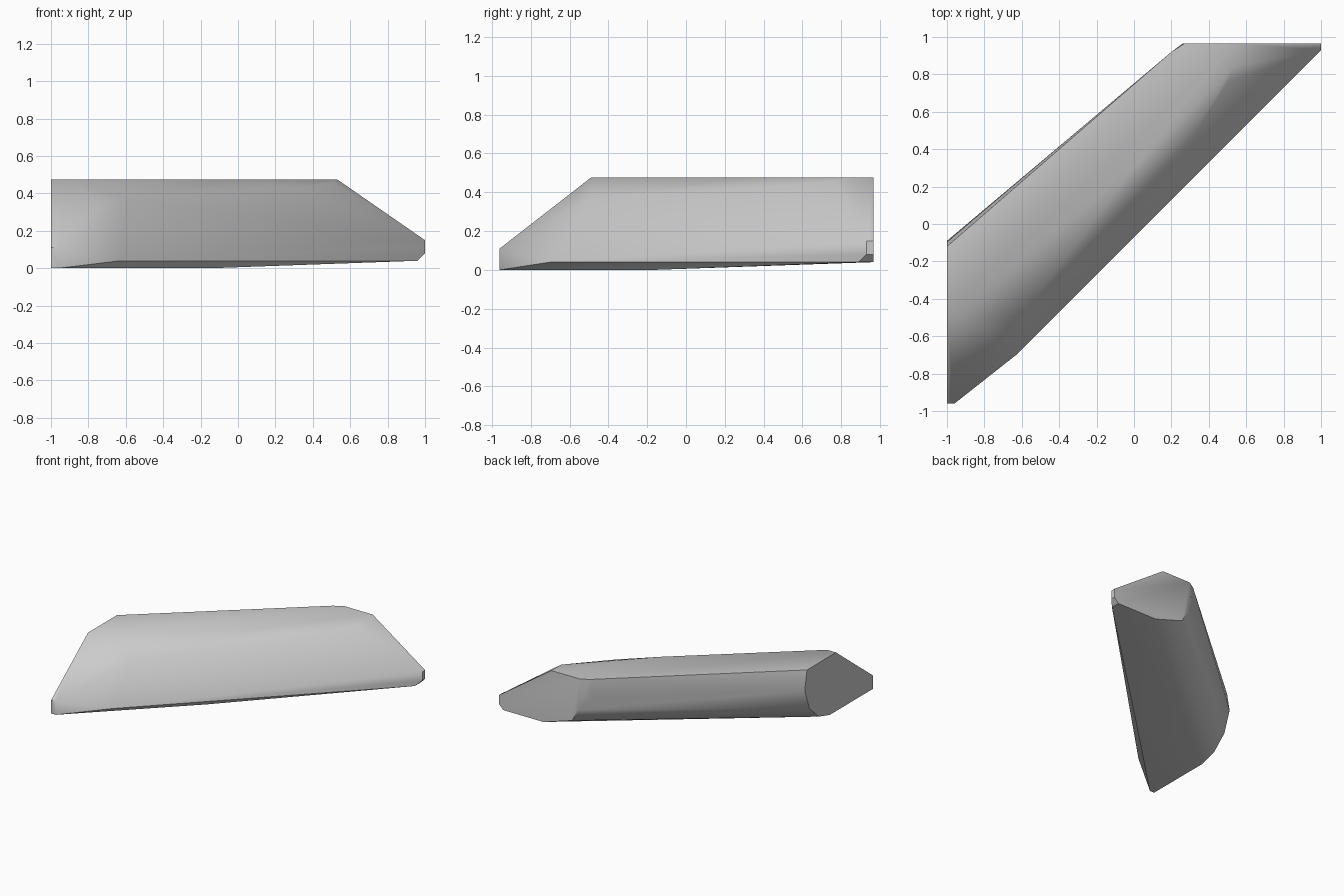
import bpy, bmesh, math

cube = bpy.data.objects.get("Cube")
if cube:
    bpy.data.objects.remove(cube, do_unlink=True)

END_X, END_Y, TOP = -1.0, 0.965, 0.475

# Flat end faces: (y, z) on the side plane and (x, z) on the back plane
side_cap = [(-.96, .11), (-.96, 0), (-.41, 0), (-.27, .04), (-.15, .15),
            (-.09, .32), (-.12, TOP), (-.49, TOP)]
back_cap = [(1, .15), (1, .08), (.96, .04), (.6, .04), (.345, .12),
            (.29, .22), (.26, .35), (.27, TOP), (.53, TOP)]

# Ridge points between the ends
front_foot = [(-.96, -.96, 0), (-.96, -.96, .11), (-.63, -.7, .04),
              (-.15, -.17, 0), (.96, .89, .04), (1, .93, .08), (1, .93, .15)]
shoulder = [(-.74, -.6, .34), (-.6, -.49, .37), (-.24, .02, .43),
            (.31, .46, .43), (.5, .76, .46)]
top_rim = [(-.92, -.49, TOP), (0, .3, TOP), (.53, .84, TOP), (.2, .92, TOP), (.2, .92, .32)]

points = [(END_X, y, z) for y, z in side_cap]
points += [(x, END_Y, z) for x, z in back_cap]
points += front_foot + shoulder + top_rim

# Stretch a faceted skin over the points
bm = bmesh.new()
for p in points:
    bm.verts.new(p)
hull = bmesh.ops.convex_hull(bm, input=bm.verts)
loose = [v for v in bm.verts if not v.link_faces]
bmesh.ops.delete(bm, geom=loose, context='VERTS')
bmesh.ops.dissolve_limit(bm, angle_limit=math.radians(1), verts=bm.verts, edges=bm.edges)
bmesh.ops.recalc_face_normals(bm, faces=bm.faces)
mesh = bpy.data.meshes.new("diagonal_block")
bm.to_mesh(mesh)
bm.free()

block = bpy.data.objects.new("diagonal_block", mesh)
bpy.context.collection.objects.link(block)

# Plain grey finish
grey = bpy.data.materials.new("light_grey")
grey.use_nodes = True
colour = (.6, .6, .6, 1)
grey.diffuse_color = colour
grey.node_tree.nodes["Principled BSDF"].inputs["Base Color"].default_value = colour
mesh.materials.append(grey)

# Soft shoulders, crisp end faces
bpy.ops.object.select_all(action='DESELECT')
block.select_set(True)
bpy.context.view_layer.objects.active = block
bpy.ops.object.shade_smooth_by_angle(angle=math.radians(40))
